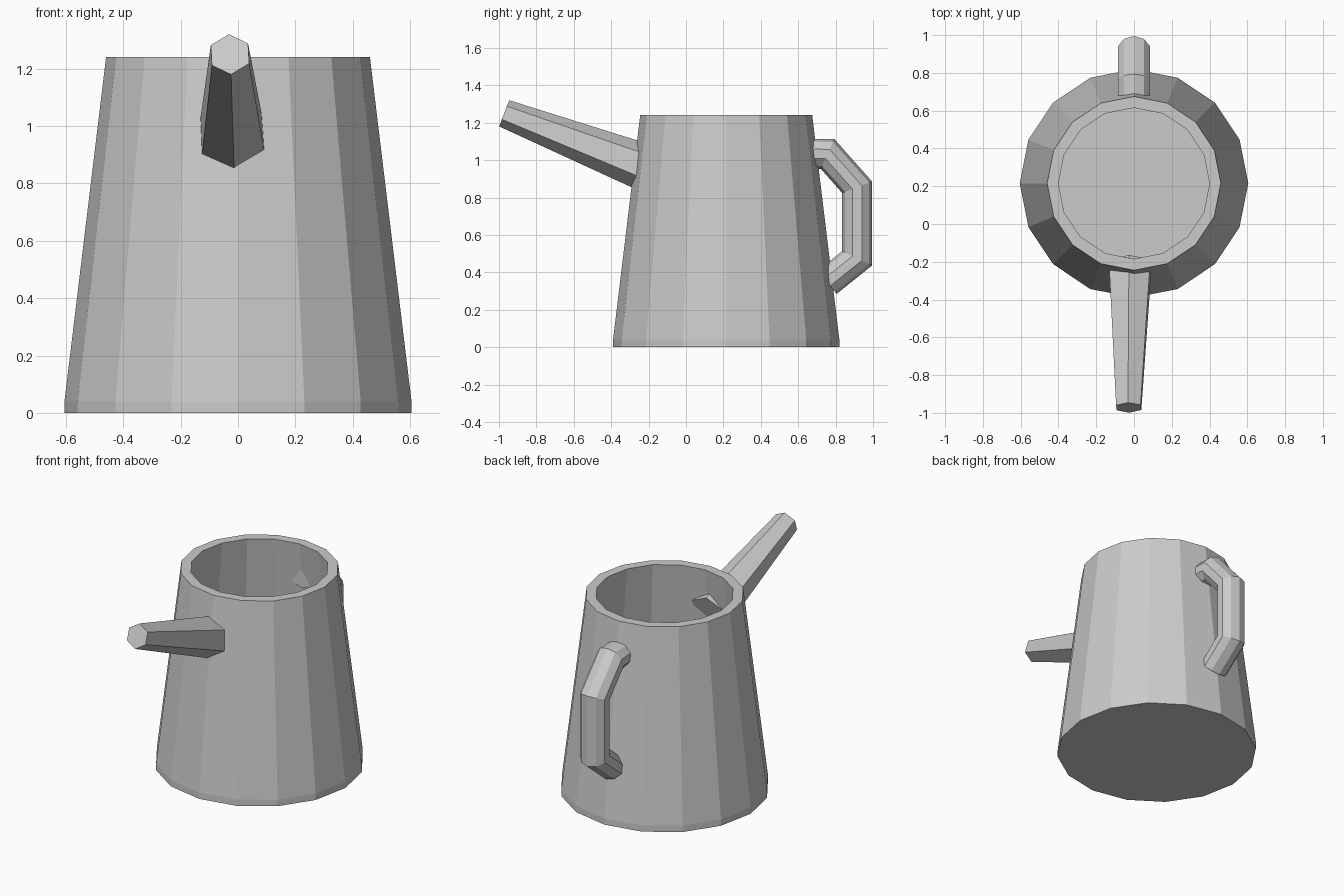
import bpy
import math
from mathutils import Vector, Matrix

cube = bpy.data.objects.get("Cube")
if cube:
    bpy.data.objects.remove(cube, do_unlink=True)

GREY = (0.6, 0.6, 0.6, 1.0)
metal = bpy.data.materials.new("plain_grey")
metal.use_nodes = True
metal.diffuse_color = GREY
metal.node_tree.nodes["Principled BSDF"].inputs["Base Color"].default_value = GREY


def loft(name, rings):
    """Skin a closed, capped solid through rings of equal point count."""
    n = len(rings[0])
    verts = [p for ring in rings for p in ring]
    faces = [(k * n + i, k * n + (i + 1) % n, (k + 1) * n + (i + 1) % n, (k + 1) * n + i)
             for k in range(len(rings) - 1) for i in range(n)]
    faces.append(tuple(reversed(range(n))))
    faces.append(tuple(range(len(verts) - n, len(verts))))
    mesh = bpy.data.meshes.new(name)
    mesh.from_pydata(verts, [], faces)
    mesh.materials.append(metal)
    obj = bpy.data.objects.new(name, mesh)
    bpy.context.collection.objects.link(obj)
    return obj


def ellipse(centre, side, up, rx, ry, sides, turn=0.0):
    """Ring of points around a centre in the plane of two axes."""
    angles = [turn + math.tau * i / sides for i in range(sides)]
    return [centre + side * rx * math.cos(a) + up * ry * math.sin(a) for a in angles]


X, Y = Vector((1, 0, 0)), Vector((0, 1, 0))

# Hollow tapered body: outer foot, wall, rim, then inner wall to the floor
profile = [(0.605, 0), (0.605, 0.04), (0.46, 1.24), (0.40, 1.24), (0.545, 0.04)]
loft("body", [ellipse(Vector((0, 0.215, z)), X, Y, r, r, 16) for r, z in profile])

# Six-sided tapered spout, pushed through the front wall
tip, root = Vector((-0.028, -0.972, 1.25)), Vector((-0.02, -0.21, 0.957))
axis = (tip - root).normalized()
side = X
up = side.cross(axis).normalized()
if up.z < 0:
    up = -up
turn = math.radians(93)
loft("spout", [ellipse(root, side, up, 0.127, 0.127, 6, turn),
               ellipse(tip, side, up, 0.075, 0.075, 6, turn)])

# Bent handle with mitred corners
path = [Vector((0, y, z)) for y, z in
        [(0.635, 1.035), (0.757, 1.033), (0.915, 0.855), (0.915, 0.475), (0.755, 0.347)]]
rings = []
for i, point in enumerate(path):
    before = (point - path[i - 1]).normalized() if i else None
    after = (path[i + 1] - point).normalized() if i + 1 < len(path) else None
    before, after = before or after, after or before
    tangent = (before + after).normalized()
    miter = 1 / tangent.dot(before)
    rings.append(ellipse(point, X, tangent.cross(X), 0.09, 0.08 * miter, 10, math.pi / 10))
handle = loft("handle", rings)

# Make all surfaces face outward
import bmesh
for name in ("body", "spout", "handle"):
    mesh = bpy.data.objects[name].data
    bm = bmesh.new()
    bm.from_mesh(mesh)
    bmesh.ops.recalc_face_normals(bm, faces=bm.faces)
    bm.to_mesh(mesh)
    bm.free()
